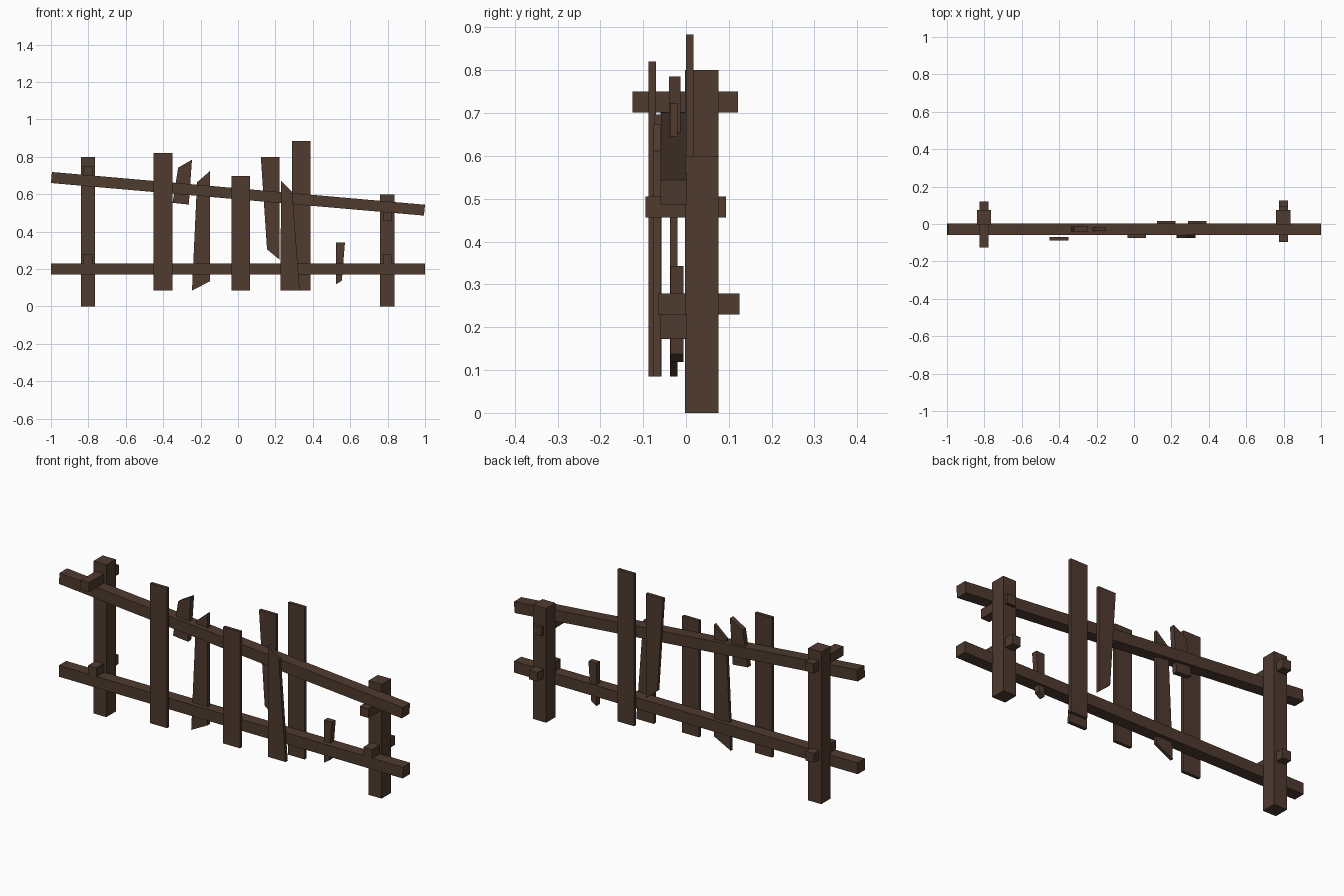
import bpy, bmesh

wood = bpy.data.materials.new("dark_brown_wood")
wood.diffuse_color = (0.078, 0.043, 0.028, 1)


def prism(name, profile, y0, y1):
    """Extrude an xz outline from y0 (front) to y1 (back)."""
    bm = bmesh.new()
    face = bm.faces.new([bm.verts.new((x, y0, z)) for x, z in profile])
    ext = bmesh.ops.extrude_face_region(bm, geom=[face])
    moved = [v for v in ext["geom"] if isinstance(v, bmesh.types.BMVert)]
    bmesh.ops.translate(bm, vec=(0, y1 - y0, 0), verts=moved)
    bmesh.ops.recalc_face_normals(bm, faces=bm.faces)
    mesh = bpy.data.meshes.new(name)
    bm.to_mesh(mesh)
    bm.free()
    mesh.materials.append(wood)
    obj = bpy.data.objects.new(name, mesh)
    bpy.context.collection.objects.link(obj)


def box(name, x0, x1, y0, y1, z0, z1):
    prism(name, [(x0, z0), (x1, z0), (x1, z1), (x0, z1)], y0, y1)


# Posts
box("left_post", -0.84, -0.764, -0.002, 0.076, 0, 0.8)
box("right_post", 0.76, 0.836, -0.002, 0.076, 0, 0.6)

# Rails: level lower one, sagging upper one
box("lower_rail", -1, 1, -0.06, 0.002, 0.172, 0.231)
prism("upper_rail", [(-1, 0.66), (0.994, 0.486), (1, 0.544), (-0.995, 0.719)], -0.06, 0.002)

# Pegs through the posts
box("left_upper_peg", -0.827, -0.778, -0.125, 0.121, 0.701, 0.75)
box("left_lower_peg", -0.827, -0.778, -0.065, 0.119, 0.23, 0.279)
box("right_upper_peg", 0.775, 0.824, -0.095, 0.093, 0.456, 0.505)
box("right_lower_peg", 0.775, 0.824, -0.065, 0.125, 0.23, 0.279)

# Whole pickets
box("tall_front_picket", -0.451, -0.351, -0.087, -0.07, 0.085, 0.82)
box("short_front_picket", -0.035, 0.063, -0.074, -0.057, 0.085, 0.697)
box("tall_back_picket", 0.29, 0.387, 0, 0.017, 0.085, 0.884)

# Broken pickets
prism("broken_stub", [(-0.35, 0.554), (-0.263, 0.545), (-0.246, 0.785), (-0.32, 0.742)], -0.04, -0.013)
prism("broken_middle_picket", [(-0.246, 0.085), (-0.15, 0.135), (-0.15, 0.724), (-0.219, 0.664)], -0.037, -0.02)
prism("broken_back_picket", [(0.155, 0.306), (0.222, 0.25), (0.222, 0.8), (0.122, 0.8)], 0, 0.017)
prism("broken_front_picket", [(0.228, 0.085), (0.33, 0.085), (0.29, 0.612), (0.229, 0.673)], -0.076, -0.058)
prism("small_splinter", [(0.525, 0.119), (0.555, 0.138), (0.572, 0.343), (0.525, 0.343)], -0.036, -0.006)
